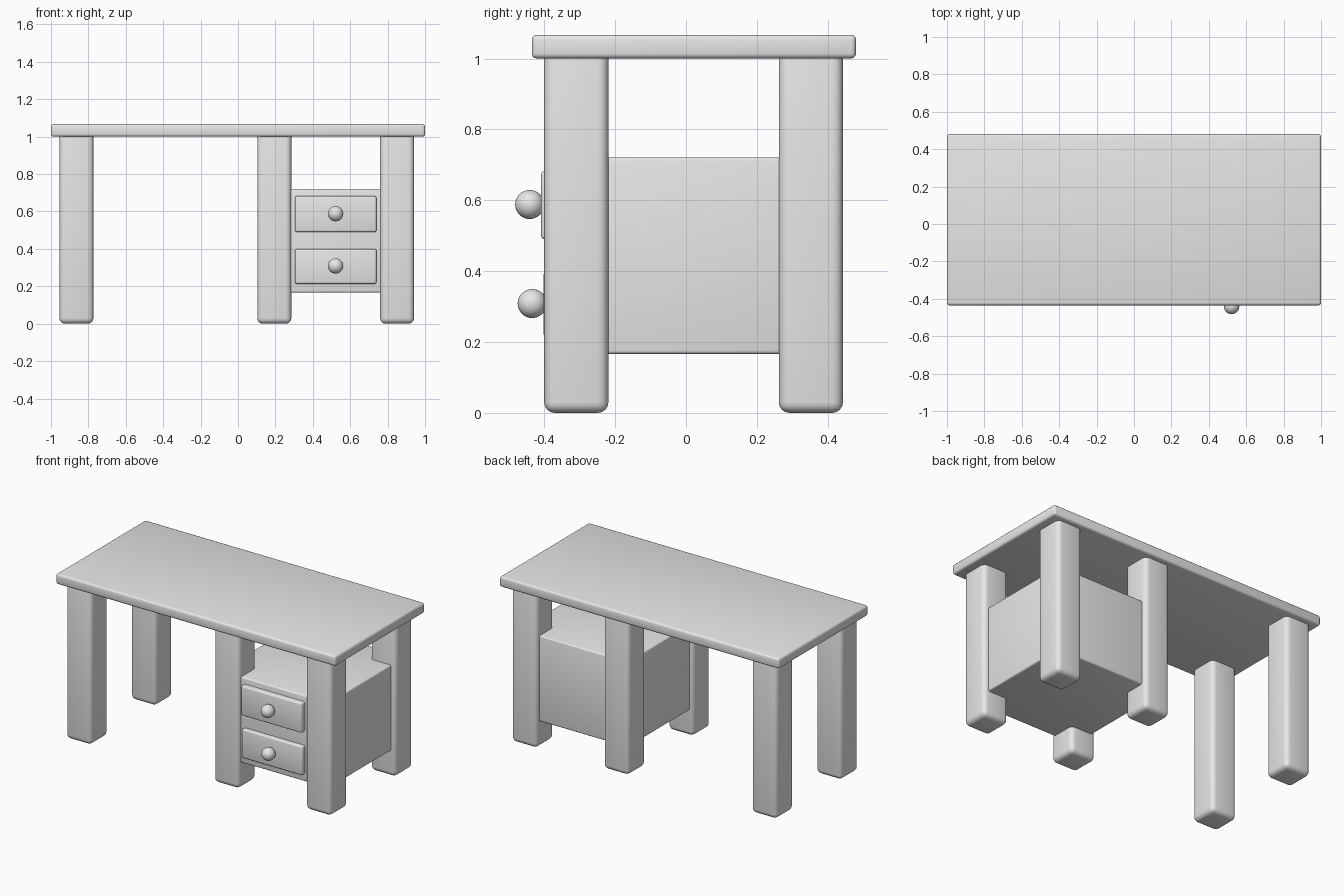
import bpy
import bmesh
from mathutils import Vector

cube = bpy.data.objects.get("Cube")
if cube:
    bpy.data.objects.remove(cube, do_unlink=True)

grey = bpy.data.materials.new("plain_grey")
grey.use_nodes = True
grey.diffuse_color = (0.8, 0.8, 0.8, 1)
grey.node_tree.nodes["Principled BSDF"].inputs["Base Color"].default_value = (0.8, 0.8, 0.8, 1)


def finish(name, bm):
    """Turn a bmesh into a smooth-shaded object."""
    mesh = bpy.data.meshes.new(name)
    bm.to_mesh(mesh)
    bm.free()
    mesh.materials.append(grey)
    obj = bpy.data.objects.new(name, mesh)
    bpy.context.collection.objects.link(obj)
    bpy.ops.object.select_all(action='DESELECT')
    obj.select_set(True)
    bpy.context.view_layer.objects.active = obj
    bpy.ops.object.shade_smooth_by_angle(angle=0.8)
    return obj


def rounded_box(name, low, high, radius, segments=3):
    """Box between two corners with rounded edges."""
    low, high = Vector(low), Vector(high)
    size, middle = high - low, (low + high) / 2
    bm = bmesh.new()
    bmesh.ops.create_cube(bm, size=1)
    for v in bm.verts:
        v.co = Vector(a * b for a, b in zip(v.co, size)) + middle
    bmesh.ops.bevel(bm, geom=bm.edges[:], offset=radius, segments=segments,
                    profile=0.5, affect='EDGES')
    return finish(name, bm)


def knob(name, location, radius):
    bm = bmesh.new()
    bmesh.ops.create_uvsphere(bm, u_segments=32, v_segments=16, radius=radius)
    bmesh.ops.translate(bm, verts=bm.verts, vec=location)
    return finish(name, bm)


# Table top
rounded_box("table_top", (-1, -0.435, 1.0), (1, 0.48, 1.067), 0.014)

# Six legs, sunk into the top
for side, x in (("right", -0.955), ("middle", 0.103), ("left", 0.76)):
    for end, y in (("front", -0.4), ("back", 0.262)):
        rounded_box(f"{end}_{side}_leg", (x, y, 0), (x + 0.182, y + 0.181, 1.04), 0.03, 4)

# Drawer cabinet, running into the legs
rounded_box("cabinet", (0.13, -0.375, 0.166), (0.91, 0.41, 0.721), 0.01)

# Drawer fronts with round knobs
for name, base, top, front in (("lower", 0.213, 0.4, -0.402), ("upper", 0.49, 0.682, -0.409)):
    rounded_box(f"{name}_drawer", (0.305, front, base), (0.74, -0.33, top), 0.01)
    knob(f"{name}_knob", (0.522, front - 0.032, (base + top) / 2 + 0.002), 0.041)
